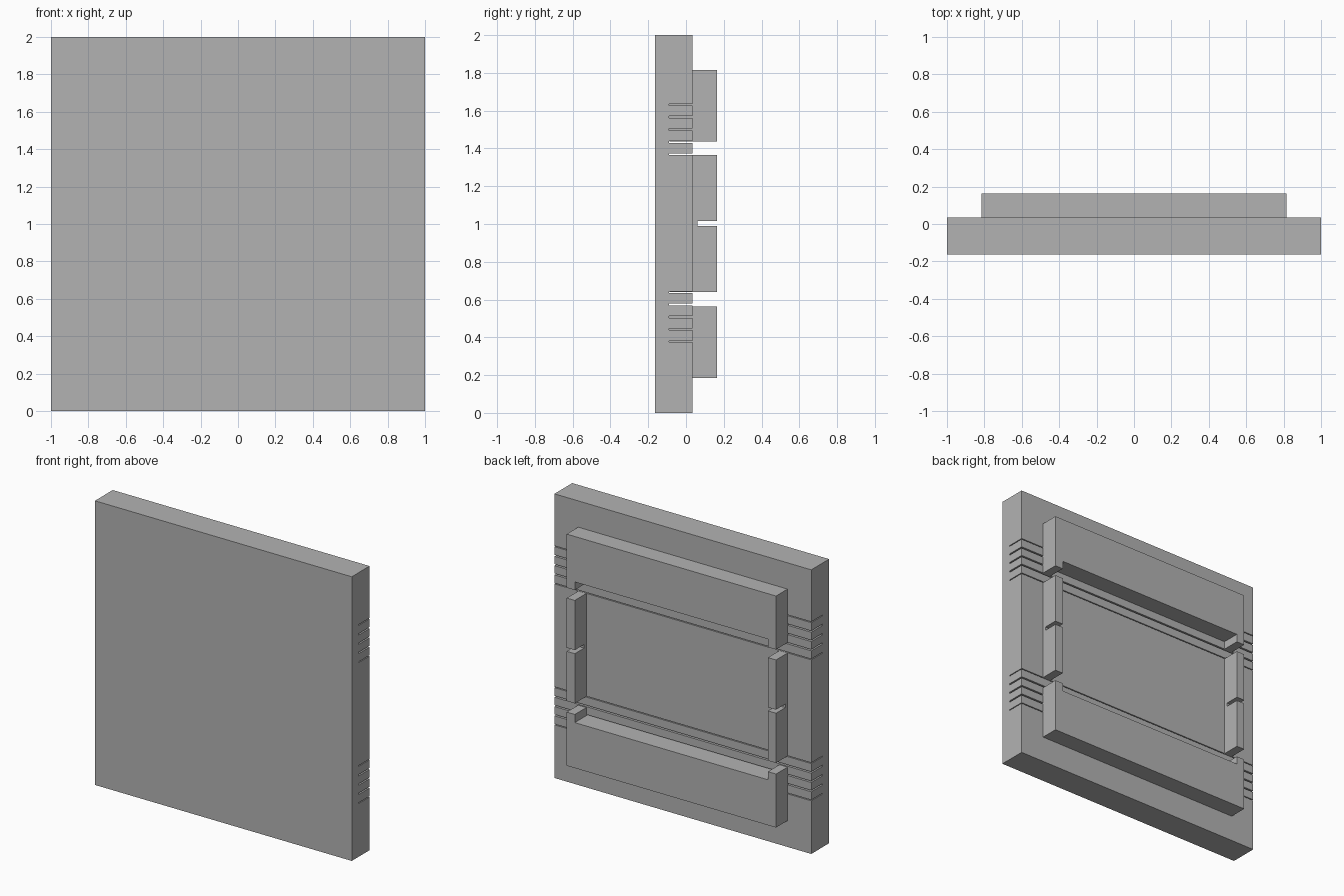
import bpy
import bmesh
from mathutils import Vector

cube = bpy.data.objects.get("Cube")
if cube:
    bpy.data.objects.remove(cube, do_unlink=True)

gray = bpy.data.materials.new("plain gray")
gray.use_nodes = True
gray.diffuse_color = (0.45, 0.45, 0.45, 1)
gray.node_tree.nodes["Principled BSDF"].inputs["Base Color"].default_value = gray.diffuse_color

FRONT, BACK, RIM = -0.163, 0.035, 0.163   # depths of the slab and of the raised frame
KERF = -0.09                              # bottom of the saw kerfs
OUTER, INNER = 0.815, 0.752               # half widths of the frame


def extrude(name, points, direction):
    """Turn a flat outline into a prism along the given direction."""
    bm = bmesh.new()
    face = bm.faces.new([bm.verts.new(p) for p in points])
    moved = bmesh.ops.extrude_face_region(bm, geom=[face])["geom"]
    verts = [v for v in moved if isinstance(v, bmesh.types.BMVert)]
    bmesh.ops.translate(bm, verts=verts, vec=Vector(direction))
    bmesh.ops.recalc_face_normals(bm, faces=bm.faces)
    mesh = bpy.data.meshes.new(name)
    bm.to_mesh(mesh)
    bm.free()
    mesh.materials.append(gray)
    obj = bpy.data.objects.new(name, mesh)
    bpy.context.collection.objects.link(obj)
    return obj


# Slab with two groups of five thin kerfs across its back
profile = [(FRONT, 2), (FRONT, 0), (BACK, 0)]
for middle in (0.508, 1.5):
    for i in range(-2, 3):
        z = middle + i * 0.0655
        half = 0.003 if abs(i) == 2 else 0.005
        profile += [(BACK, z - half), (KERF, z - half), (KERF, z + half), (BACK, z + half)]
profile.append((BACK, 2))
extrude("slab", [(-1, y, z) for y, z in profile], (2, 0, 0))

# Top and bottom frame rails with short legs, set into the slab
rail = [(-OUTER, 0.815), (-OUTER, 0.438), (-INNER, 0.438), (-INNER, 0.495),
        (INNER, 0.495), (INNER, 0.438), (OUTER, 0.438), (OUTER, 0.815)]
for name, sign in (("top_rail", 1), ("bottom_rail", -1)):
    extrude(name, [(x, KERF + 0.002, 1 + sign * z) for x, z in rail], (0, RIM - KERF - 0.002, 0))

# Side stiles, each split by a slot that stops short of the slab
stile = [(KERF + 0.002, 0.64), (RIM, 0.64), (RIM, 0.99), (0.06, 0.99),
         (0.06, 1.015), (RIM, 1.015), (RIM, 1.365), (KERF + 0.002, 1.365)]
for name, x in (("left_stile", INNER), ("right_stile", -OUTER)):
    extrude(name, [(x, y, z) for y, z in stile], (OUTER - INNER, 0, 0))
